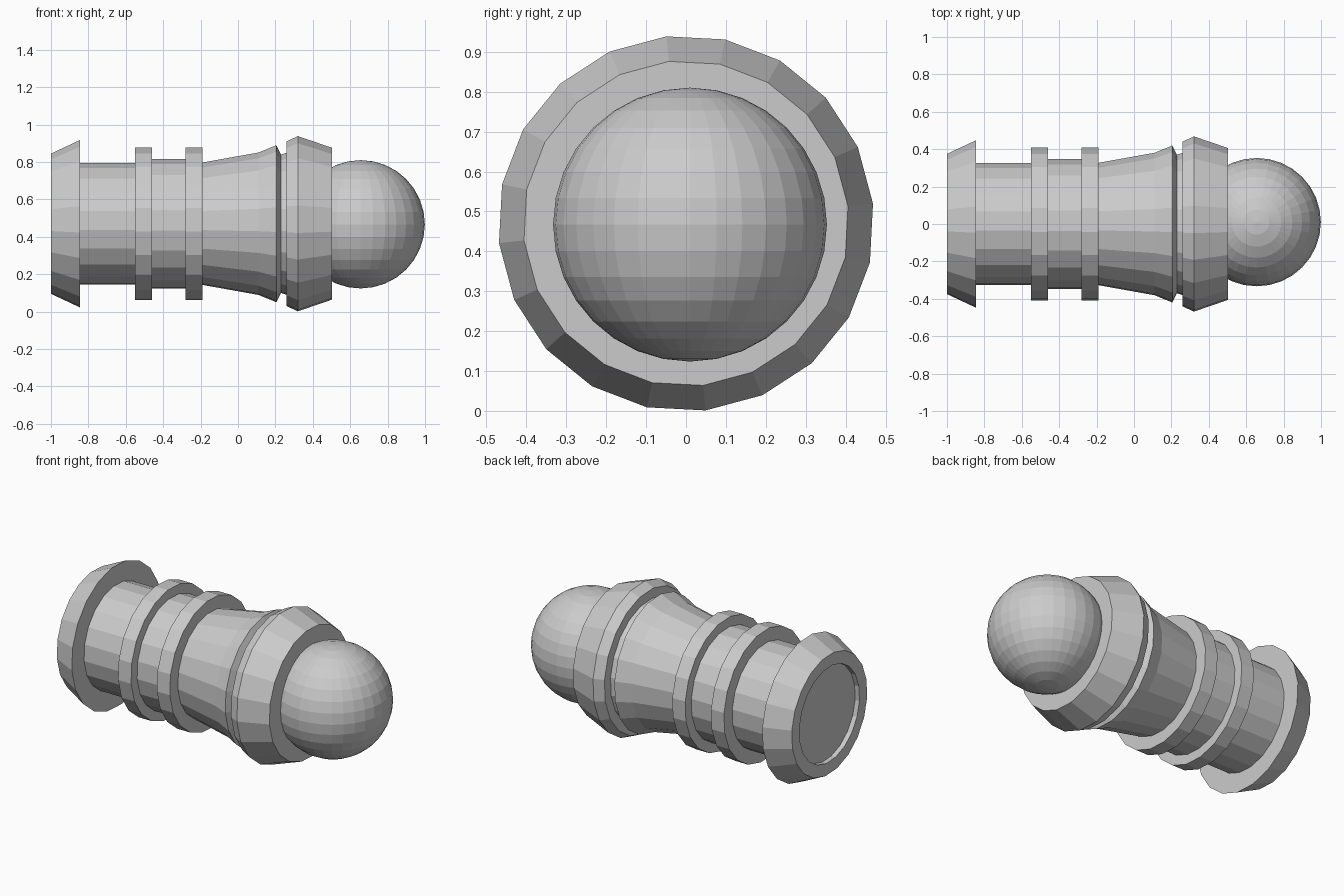
import bpy
import bmesh
from math import cos, sin, radians

SIDES = 20
AXIS_Z = 0.47

if "Cube" in bpy.data.objects:
    bpy.data.objects.remove(bpy.data.objects["Cube"], do_unlink=True)

grey = bpy.data.materials.new("plain grey")
grey.use_nodes = True
colour = (0.6, 0.6, 0.6, 1)
grey.diffuse_color = colour
grey.node_tree.nodes["Principled BSDF"].inputs["Base Color"].default_value = colour


def finish(name, bm):
    bmesh.ops.recalc_face_normals(bm, faces=bm.faces)
    mesh = bpy.data.meshes.new(name)
    bm.to_mesh(mesh)
    bm.free()
    mesh.materials.append(grey)
    obj = bpy.data.objects.new(name, mesh)
    bpy.context.collection.objects.link(obj)
    return obj


def lathe(name, profile, tube=False):
    """Turn (x, radius) points round the long axis; a tube closes on itself."""
    bm = bmesh.new()
    rings = []
    for x, r in profile:
        angles = [radians(6 + i * 360 / SIDES) for i in range(SIDES)]
        rings.append([bm.verts.new((x, r * cos(a), AXIS_Z + r * sin(a))) for a in angles])
    pairs = list(zip(rings, rings[1:]))
    if tube:
        pairs.append((rings[-1], rings[0]))
    else:
        bm.faces.new(rings[0])
        bm.faces.new(rings[-1])
    for a, b in pairs:
        for i in range(SIDES):
            j = (i + 1) % SIDES
            bm.faces.new((a[i], a[j], b[j], b[i]))
    return finish(name, bm)


# Straight shaft, whose end is the floor of the rear recess
lathe("shaft", [(-0.97, 0.327), (-0.19, 0.327)])

# Flared rim around the rear end
lathe("rear_flange", [(-1, 0.377), (-0.845, 0.45), (-0.845, 0.30), (-1, 0.30)], tube=True)

# Two raised bands with a thicker sleeve between them
for name, x in (("rear_band", -0.55), ("front_band", -0.28)):
    lathe(name, [(x, 0.41), (x + 0.09, 0.41)])
lathe("sleeve", [(-0.46, 0.349), (-0.28, 0.349)])

# Widening neck with a narrow groove before the collar
lathe("neck", [(-0.19, 0.329), (0.11, 0.383), (0.205, 0.422),
               (0.23, 0.372), (0.26, 0.382)])

# Bevelled collar that holds the ball
lathe("collar", [(0.26, 0.443), (0.32, 0.471), (0.503, 0.408)])

# Faceted ball at the tip
bm = bmesh.new()
bmesh.ops.create_uvsphere(bm, u_segments=32, v_segments=16, radius=0.343)
ball = finish("ball", bm)
ball.location = (0.656, 0.01, 0.467)
